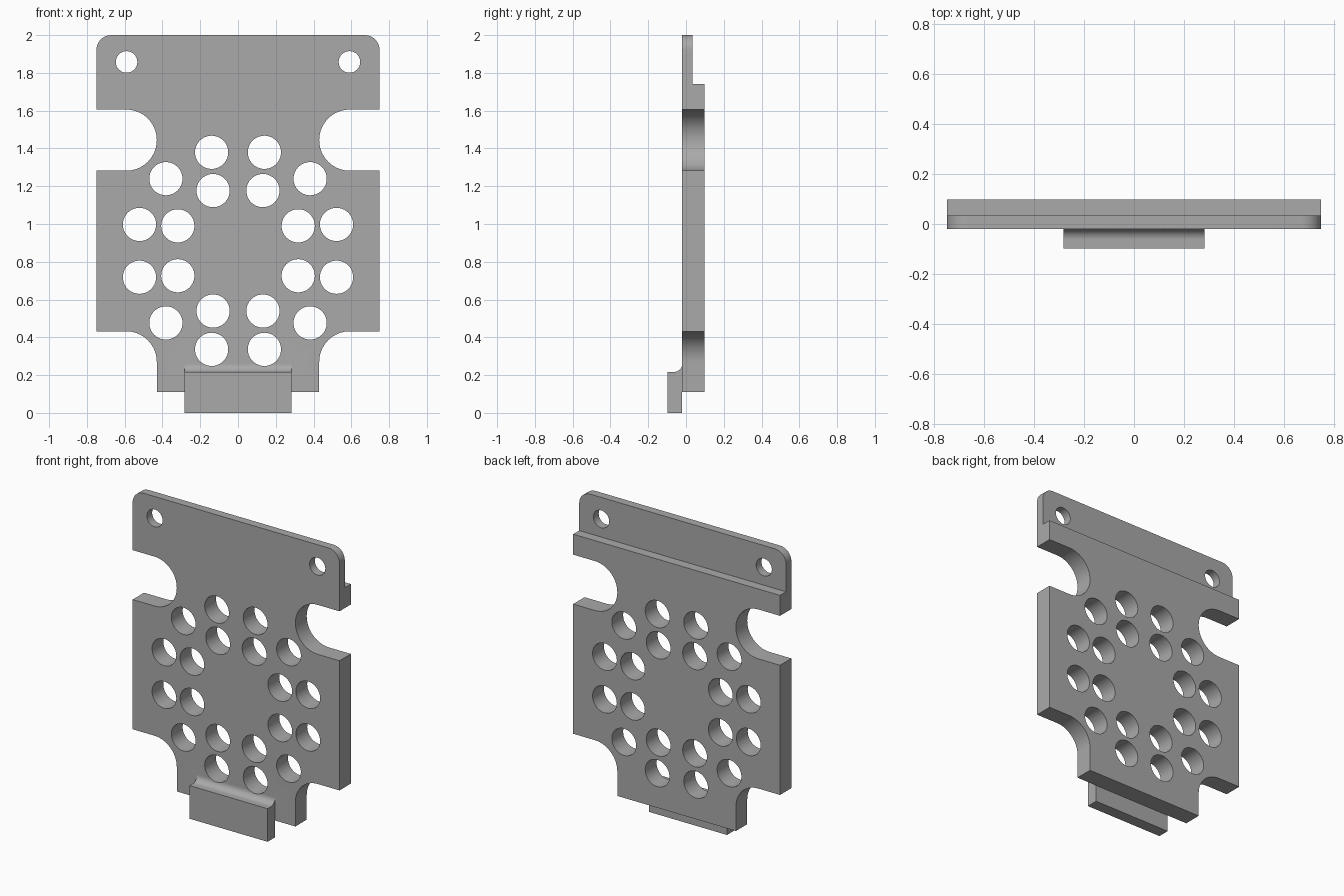
import bpy, bmesh
from math import cos, sin, pi, radians

cube = bpy.data.objects.get("Cube")
if cube:
    bpy.data.objects.remove(cube)

FRONT, BACK, STEP_Y = -0.02, 0.0975, 0.035   # plate depth and flange back
HALF_W, NECK, NOTCH_R = 0.75, 0.43, 0.162

grey = bpy.data.materials.new("plain grey")
grey.use_nodes = True
grey.diffuse_color = (0.4, 0.4, 0.4, 1)
grey.node_tree.nodes["Principled BSDF"].inputs["Base Color"].default_value = (0.4, 0.4, 0.4, 1)


def arc(cx, cz, r, start, end, steps=16):
    """Points on an arc, angles in degrees."""
    angles = [radians(start + (end - start) * i / steps) for i in range(steps + 1)]
    return [(cx + r * cos(a), cz + r * sin(a)) for a in angles]


def prism(name, points, place, offset):
    """Extrude a flat profile, placed in space by a function, along offset."""
    bm = bmesh.new()
    face = bm.faces.new([bm.verts.new(place(u, v)) for u, v in points])
    new = bmesh.ops.extrude_face_region(bm, geom=[face])["geom"]
    bmesh.ops.translate(bm, vec=offset, verts=[g for g in new if isinstance(g, bmesh.types.BMVert)])
    bmesh.ops.recalc_face_normals(bm, faces=bm.faces)
    mesh = bpy.data.meshes.new(name)
    bm.to_mesh(mesh)
    bm.free()
    mesh.materials.append(grey)
    ob = bpy.data.objects.new(name, mesh)
    bpy.context.collection.objects.link(ob)
    return ob


def combine(target, tool, operation):
    """Apply a boolean and discard the tool."""
    mod = target.modifiers.new("cut", 'BOOLEAN')
    mod.operation, mod.solver, mod.object = operation, 'EXACT', tool
    bpy.context.view_layer.objects.active = target
    bpy.ops.object.modifier_apply(modifier=mod.name)
    bpy.data.objects.remove(tool)


# Plate outline: right half from the bottom up, then mirrored
notch_x = NECK + NOTCH_R
half = [(NECK, 0.11)]
half += arc(notch_x, 0.27, NOTCH_R, 180, 90)
half += [(HALF_W, 0.432), (HALF_W, 1.282)]
half += arc(notch_x, 1.444, NOTCH_R, 270, 90, 32)
half += [(HALF_W, 1.606)]
half += arc(HALF_W - 0.08, 1.92, 0.08, 0, 90, 12)
outline = half + [(-x, z) for x, z in reversed(half)]
plate = prism("mounting_plate", outline, lambda x, z: (x, FRONT, z), (0, BACK - FRONT, 0))

# Thin upper flange: relieve the back of the plate
relief = [(-1, 1.74), (1, 1.74), (1, 2.2), (-1, 2.2)]
combine(plate, prism("flange_relief", relief, lambda x, z: (x, STEP_Y, z), (0, 0.3, 0)), 'DIFFERENCE')

# Front lip with a concave fillet where it meets the plate
lip = [(FRONT, 0), (-0.0975, 0), (-0.0975, 0.217)]
lip += arc(FRONT - 0.043, 0.26, 0.043, 270, 360)
lip += [(0.01, 0.25), (0.01, 0.16), (FRONT, 0.15)]
combine(plate, prism("front_lip", lip, lambda y, z: (-0.283, y, z), (0.566, 0, 0)), 'UNION')

# Two rings of holes and the two fixing holes
holes = [(-0.59, 1.858, 0.057), (0.59, 1.858, 0.057)]
for count, ring in ((12, 0.54), (8, 0.345)):
    for i in range(count):
        a = 2 * pi * (i + 0.5) / count
        holes.append((ring * cos(a), 0.858 + ring * sin(a), 0.088))
for x, z, r in holes:
    circle = arc(x, z, r, 0, 360, 40)[:-1]
    combine(plate, prism("hole_cutter", circle, lambda u, v: (u, -0.2, v), (0, 0.5, 0)), 'DIFFERENCE')

# Smooth the curved walls, keep the corners crisp
bpy.ops.object.select_all(action='DESELECT')
plate.select_set(True)
bpy.context.view_layer.objects.active = plate
bpy.ops.object.shade_smooth_by_angle(angle=radians(30))
